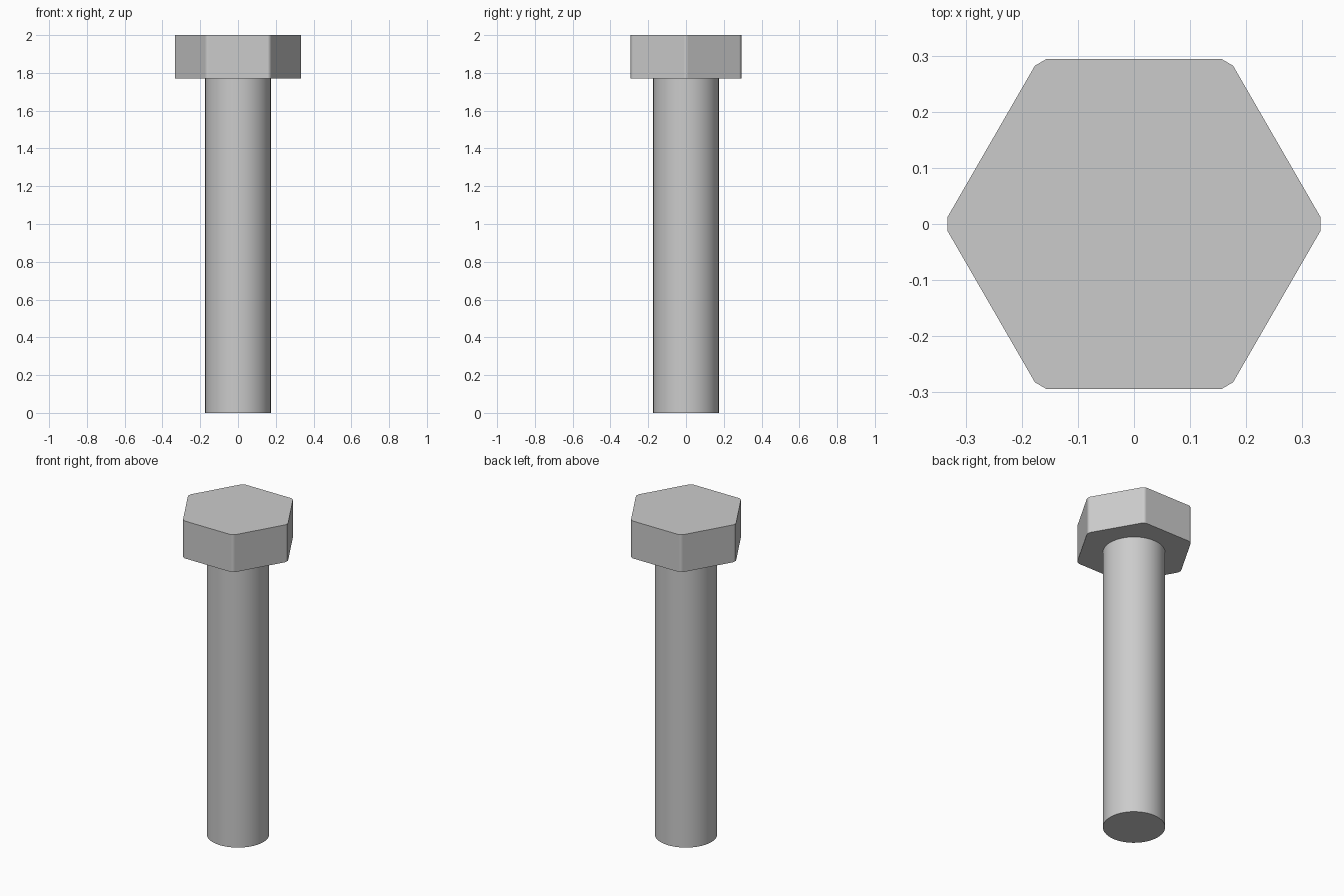
import bpy, bmesh, math
from mathutils import Matrix

cube = bpy.data.objects.get("Cube")
if cube:
    bpy.data.objects.remove(cube, do_unlink=True)

HEIGHT = 2.0
HEAD_BOTTOM = 1.77
SHAFT_RADIUS = 0.174
HEAD_APOTHEM = 0.294
CORNER_CUT = 0.0137

# Plain steel grey
steel = bpy.data.materials.new("steel_grey")
steel.use_nodes = True
colour = (0.6, 0.6, 0.6, 1)
steel.diffuse_color = colour
steel.node_tree.nodes["Principled BSDF"].inputs["Base Color"].default_value = colour


def prism(name, sides, radius, bottom, top, turn=0.0, cut=0.0):
    """Upright prism, optionally with its vertical corners cut."""
    bm = bmesh.new()
    place = Matrix.Translation((0, 0, (bottom + top) / 2)) @ Matrix.Rotation(turn, 4, "Z")
    bmesh.ops.create_cone(bm, cap_ends=True, segments=sides, radius1=radius,
                          radius2=radius, depth=top - bottom, matrix=place)
    if cut:
        uprights = [e for e in bm.edges if abs(e.verts[0].co.z - e.verts[1].co.z) > 0.01]
        bmesh.ops.bevel(bm, geom=uprights, offset=cut, offset_type="OFFSET",
                        segments=1, affect="EDGES")
    bmesh.ops.recalc_face_normals(bm, faces=bm.faces)
    mesh = bpy.data.meshes.new(name)
    bm.to_mesh(mesh)
    bm.free()
    mesh.materials.append(steel)
    obj = bpy.data.objects.new(name, mesh)
    bpy.context.collection.objects.link(obj)
    # Smooth round sides, crisp rims
    mesh.shade_smooth()
    mesh.set_sharp_from_angle(angle=math.radians(40))
    return obj


# Round shaft
prism("shaft", 48, SHAFT_RADIUS, 0, HEAD_BOTTOM + 0.01)

# Hexagonal head with points on the x axis and softened corners
head = prism("hex_head", 6, HEAD_APOTHEM / math.cos(math.pi / 6),
             HEAD_BOTTOM, HEIGHT, turn=math.pi / 6, cut=CORNER_CUT)
weighted = head.modifiers.new("flat_sides", "WEIGHTED_NORMAL")
weighted.keep_sharp = True
weighted.weight = 100
